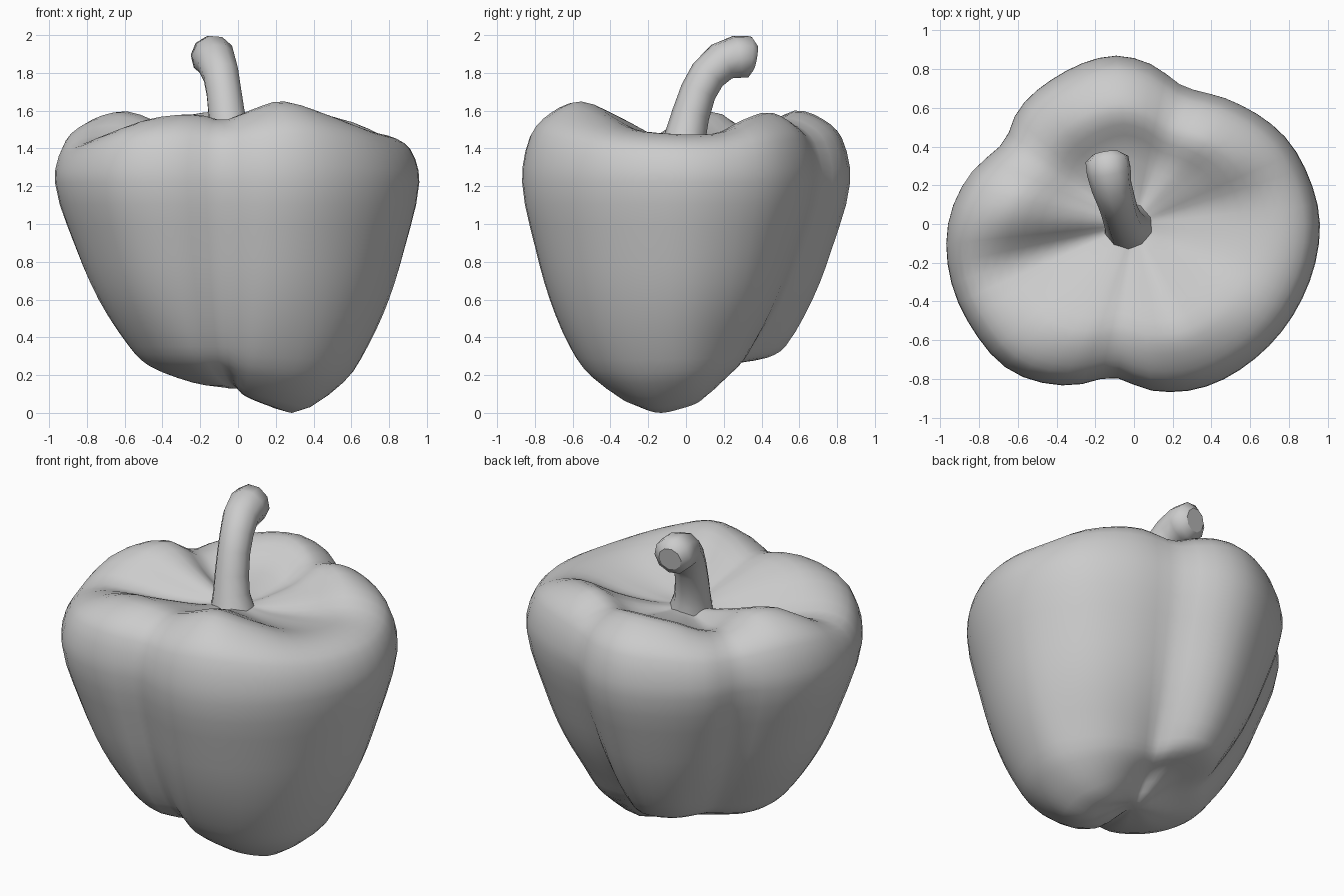
import bpy, bmesh, math

if "Cube" in bpy.data.objects:
    bpy.data.objects.remove(bpy.data.objects["Cube"])

# Lobes around the axis: angle, widest radius, rim height, radius near z 0.35, foot height
LOBES = [
    (0, .96, 1.47, .68, .03), (15, .935, 1.48, .62, .06), (30, .90, 1.55, .55, .11),
    (52, .81, 1.59, .44, .18), (70, .755, 1.54, .38, .22), (84, .83, 1.58, .47, .245),
    (97, .875, 1.60, .53, .25), (118, .86, 1.57, .52, .25), (135, .84, 1.51, .46, .24),
    (148, .795, 1.49, .43, .22), (164, .89, 1.59, .48, .20), (180, .96, 1.57, .55, .18),
    (197, .99, 1.43, .60, .17), (212, .995, 1.48, .62, .16), (230, .99, 1.56, .63, .16),
    (248, .90, 1.58, .61, .16), (262, .80, 1.55, .53, .165), (276, .865, 1.60, .61, .10),
    (292, .915, 1.65, .65, .06), (312, .935, 1.59, .69, .025), (335, .95, 1.50, .70, .0),
]
SIDES, SUB = 60, 3


def hermite(p0, p1, p2, p3, t0, t1, t2, t3, u):
    """Smooth interpolation between p1 and p2 with uneven knots."""
    h = t2 - t1
    out = []
    for a, b, c, d in zip(p0, p1, p2, p3):
        m1, m2 = (c - a) / (t2 - t0) * h, (d - b) / (t3 - t1) * h
        out.append((2*u**3 - 3*u*u + 1)*b + (u**3 - 2*u*u + u)*m1
                   + (3*u*u - 2*u**3)*c + (u**3 - u*u)*m2)
    return out


def lobe_at(deg):
    n = len(LOBES)
    i = max(k for k in range(n) if LOBES[k][0] <= deg)
    rows = [LOBES[(i + k) % n] for k in (-1, 0, 1, 2)]
    ts = [r[0] + 360 * ((i + k) // n) for r, k in zip(rows, (-1, 0, 1, 2))]
    return hermite(*[r[1:] for r in rows], *ts, (deg - ts[1]) / (ts[2] - ts[1]))


def profile(deg):
    """Radius and height from the stem dimple, over the rim, down to the base."""
    R, zt, rl, zf = lobe_at(deg)
    back = max(0, math.sin(math.radians(deg)))    # back wall of the dimple is steeper
    keys = [(.06, 1.42), (.22*R, 1.39 + .35*(zt - 1.4) - .02*back),
            ((.42 + .04*back)*R, .75*zt + .33 - .03*back), (.66*R, zt),
            (.83*R, .7*zt + .437), (.95*R, .45*zt + .735), (R, 1.22), (.72*R + .28*rl, .87),
            (.42*R + .58*rl, .6), (rl, .35), (.82*rl, .55*zf + .155),
            (.45*rl, zf), (.05, .13)]
    pts = []
    for i in range(len(keys) - 1):
        q = [keys[max(i-1, 0)], keys[i], keys[i+1], keys[min(i+2, len(keys)-1)]]
        ts = [0]
        for a, b in zip(q, q[1:]):
            ts.append(ts[-1] + max(math.dist(a, b), 1e-3))
        pts += [hermite(*q, *ts, k / SUB) for k in range(SUB)]
    return pts + [keys[-1]]


# Pepper body: lobed rings joined top to bottom
bm = bmesh.new()
cols = []
for s in range(SIDES):
    deg = 360 * s / SIDES
    a = math.radians(deg)
    cols.append([bm.verts.new((r*math.cos(a), r*math.sin(a), max(z, 0)))
                 for r, z in profile(deg)])
for s in range(SIDES):
    c, d = cols[s], cols[(s + 1) % SIDES]
    for j in range(len(c) - 1):
        bm.faces.new((c[j], c[j+1], d[j+1], d[j]))
bm.faces.new([c[0] for c in cols])
bm.faces.new([c[-1] for c in cols])
bmesh.ops.recalc_face_normals(bm, faces=bm.faces)
mesh = bpy.data.meshes.new("pepper_body")
bm.to_mesh(mesh)
bm.free()
mesh.shade_smooth()
body = bpy.data.objects.new("pepper_body", mesh)
bpy.context.collection.objects.link(body)

# Stem: tapered tube bending backwards, cut flat at the tip
path = [(-.03, -.01, 1.39, .13), (-.045, .0, 1.48, .108), (-.06, .025, 1.58, .1),
        (-.075, .065, 1.7, .096), (-.09, .115, 1.79, .098), (-.115, .19, 1.86, .105),
        (-.13, .27, 1.885, .115), (-.14, .335, 1.885, .112), (-.145, .365, 1.88, .07)]
curve = bpy.data.curves.new("stem", 'CURVE')
curve.dimensions = '3D'
curve.bevel_depth = 1
curve.bevel_resolution = 3
curve.use_fill_caps = True
sp = curve.splines.new('POLY')
sp.points.add(len(path) - 1)
for p, (x, y, z, r) in zip(sp.points, path):
    p.co = (x, y, z, 1)
    p.radius = r
stem = bpy.data.objects.new("stem", curve)
bpy.context.collection.objects.link(stem)
bpy.ops.object.select_all(action='DESELECT')
stem.select_set(True)
bpy.context.view_layer.objects.active = stem
bpy.ops.object.convert(target='MESH')
bpy.ops.object.shade_smooth_by_angle(angle=math.radians(60))
